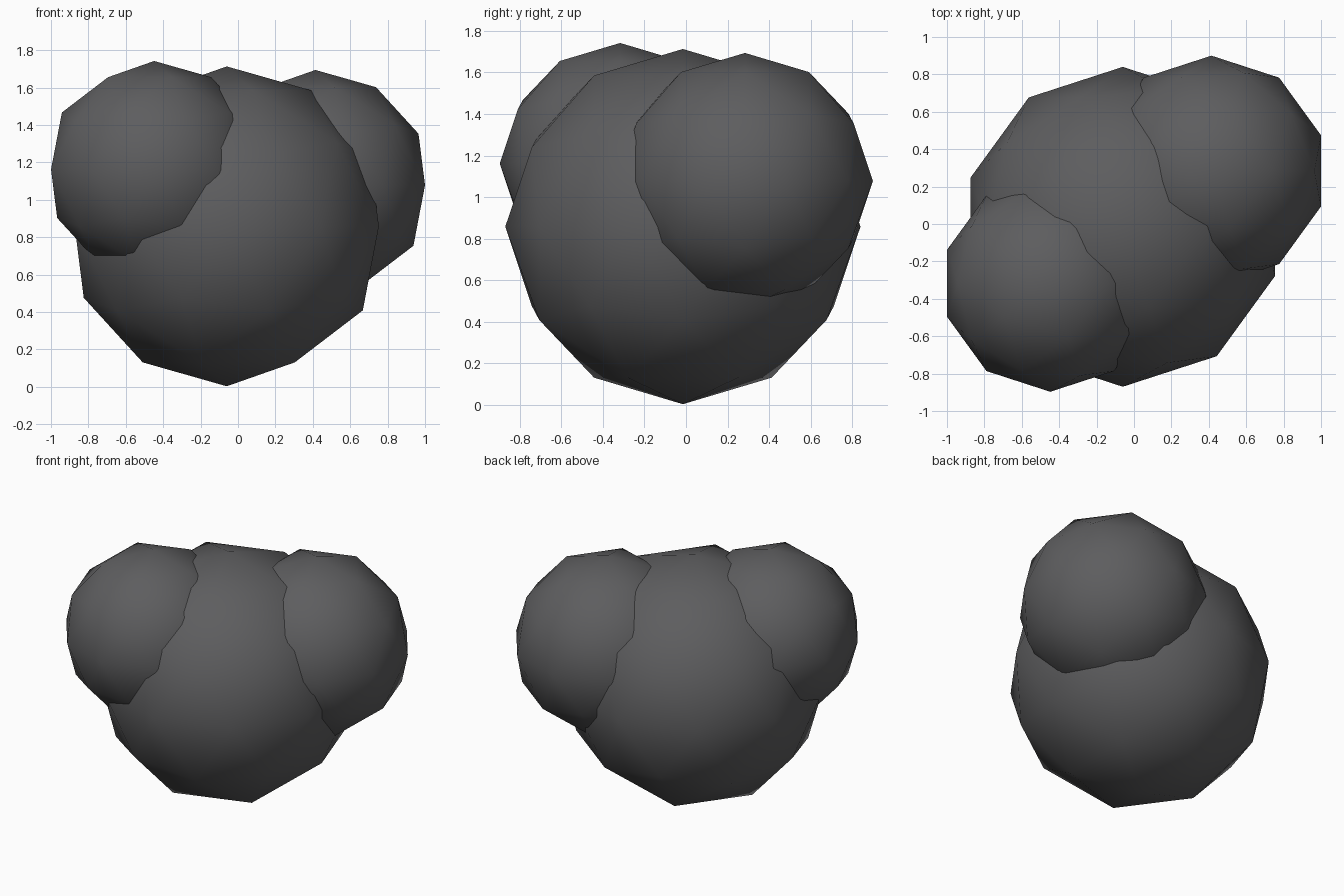
import bpy

# Remove the default object
cube = bpy.data.objects.get("Cube")
if cube:
    bpy.data.objects.remove(cube, do_unlink=True)

# Charcoal material
charcoal = bpy.data.materials.new("charcoal")
charcoal.use_nodes = True
COLOUR = (0.11, 0.11, 0.114, 1)
charcoal.diffuse_color = COLOUR
shader = charcoal.node_tree.nodes["Principled BSDF"]
shader.inputs["Base Color"].default_value = COLOUR
shader.inputs["Roughness"].default_value = 0.9


def puff(name, radius, location):
    """Low-poly smooth-shaded ball."""
    bpy.ops.mesh.primitive_ico_sphere_add(
        subdivisions=2, radius=radius, location=location)
    ball = bpy.context.object
    ball.name = name
    ball.data.materials.append(charcoal)
    bpy.ops.object.shade_smooth()
    return ball


# Central mass with two smaller overlapping lobes
puff("main_puff", 0.855, (-0.06, -0.015, 0.858))
puff("front_right_puff", 0.58, (-0.448, -0.317, 1.162))
puff("back_left_puff", 0.616, (0.414, 0.284, 1.078))
